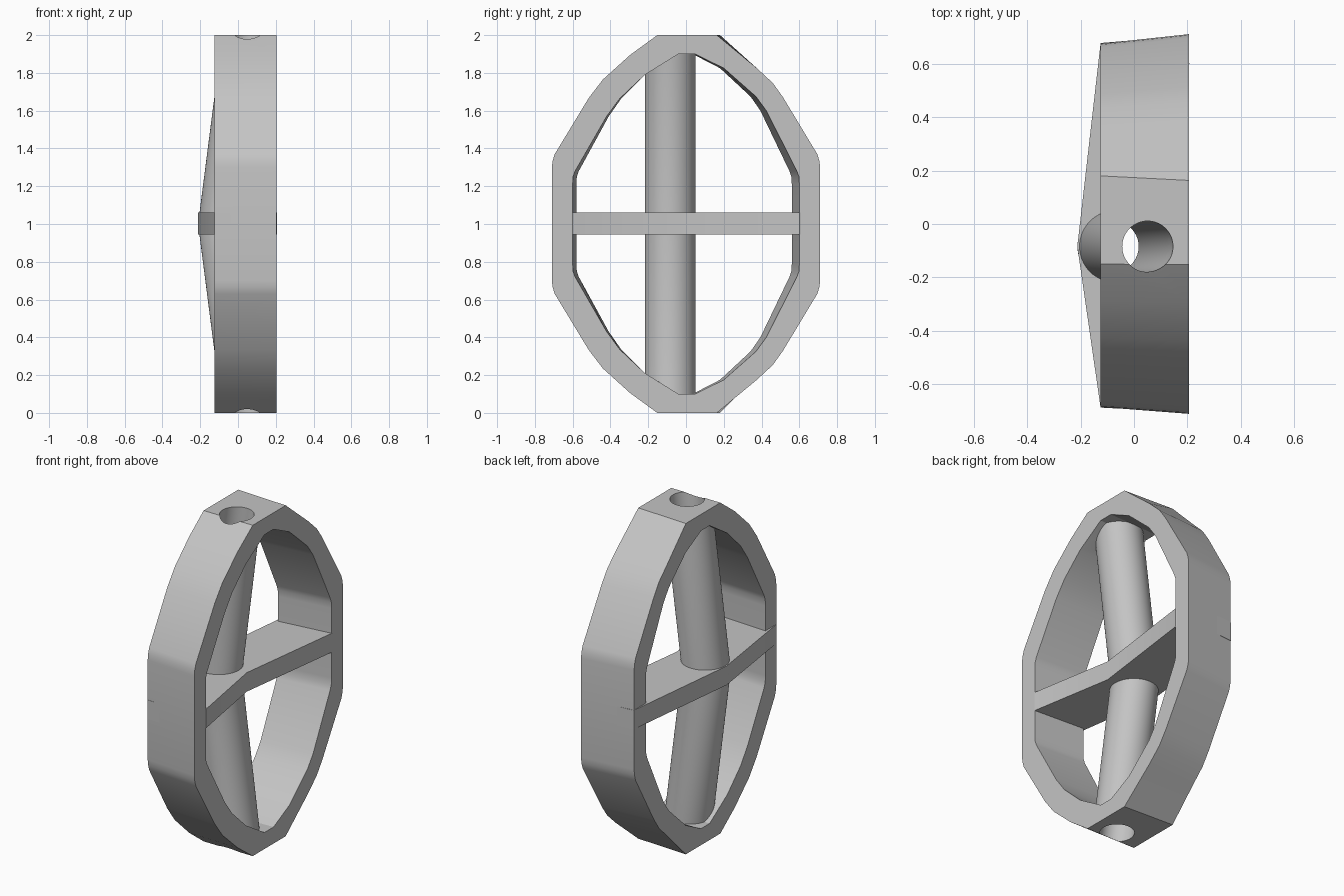
import bpy, bmesh, math

if "Cube" in bpy.data.objects:
    bpy.data.objects.remove(bpy.data.objects["Cube"])

grey = bpy.data.materials.new("plain grey")
grey.diffuse_color = (0.55, 0.55, 0.55, 1)
grey.use_nodes = True
grey.node_tree.nodes["Principled BSDF"].inputs["Base Color"].default_value = grey.diffuse_color


def make(name, loops, closed=False):
    """Skin a list of equal-length vertex loops, capped or joined end to start."""
    bm = bmesh.new()
    rows = [[bm.verts.new(p) for p in loop] for loop in loops]
    if closed:
        rows.append(rows[0])
    n = len(rows[0])
    for a, b in zip(rows, rows[1:]):
        for i in range(n):
            j = (i + 1) % n
            bm.faces.new((a[i], a[j], b[j], b[i]))
    if not closed:
        bm.faces.new(rows[0])
        bm.faces.new(rows[-1])
    bmesh.ops.recalc_face_normals(bm, faces=bm.faces)
    mesh = bpy.data.meshes.new(name)
    bm.to_mesh(mesh)
    bm.free()
    mesh.materials.append(grey)
    ob = bpy.data.objects.new(name, mesh)
    bpy.context.collection.objects.link(ob)
    return ob


def profile(upper, x):
    """Upper half (right to left) mirrored about z = 1 into a full loop."""
    full = upper + [(y, 2 - z) for y, z in reversed(upper)]
    return [(x, y, z) for y, z in full]


# Ring: tapered rim, slightly narrower on the -x side
outer = [(.71, 1.30), (.706, 1.335), (.695, 1.37), (.513, 1.672), (.46, 1.746),
         (.375, 1.825), (.163, 2), (-.152, 2), (-.296, 1.895), (-.44, 1.765),
         (-.515, 1.667), (-.695, 1.37), (-.706, 1.335), (-.71, 1.30)]
inner = [(.60, 1.21), (.598, 1.25), (.587, 1.28), (.425, 1.60), (.37, 1.675),
         (.20, 1.825), (.047, 1.9), (-.04, 1.9), (-.217, 1.79), (-.35, 1.665),
         (-.42, 1.57), (-.587, 1.28), (-.598, 1.25), (-.60, 1.21)]
outer_back = [(y * .957 - .005, z) if abs(y) > .2 else (y + (.017 if y > 0 else .002), z)
              for y, z in outer]
inner_back = [(y * .95 - .01, z) for y, z in inner]
XB, XF = -.125, .205
ring = make("ring", [profile(outer, XF), profile(outer_back, XB),
                     profile(inner_back, XB), profile(inner, XF)], closed=True)


# Bent tube and its bore: circles swept along a shallow V
def bent(name, r, reach):
    loops = []
    for dz in (-reach, 0, reach):
        cx = -.0775 + .1285 * abs(dz)
        loops.append([(cx + r * math.cos(t), -.084 + r * math.sin(t), 1 + dz)
                      for t in (2 * math.pi * i / 64 for i in range(64))])
    return make(name, loops)


tube = bent("bent_tube", .134, .925)
bore = bent("bore_cutter", .095, 1.1)

# Crossbar: chevron plate following the bend
chevron = [(XB, .677), (-.212, -.084), (XB, -.687), (.15, -.70), (.207, -.602),
           (.118, -.084), (.207, .602), (.15, .70)]
bar = make("crossbar", [[(x, y, z) for x, y in chevron] for z in (.945, 1.06)])

# Bore runs through everything
for ob in (ring, tube, bar):
    cut = ob.modifiers.new("bore", 'BOOLEAN')
    cut.operation = 'DIFFERENCE'
    cut.solver = 'EXACT'
    cut.object = bore
    bpy.ops.object.select_all(action='DESELECT')
    bpy.context.view_layer.objects.active = ob
    ob.select_set(True)
    bpy.ops.object.modifier_apply(modifier="bore")
    bpy.ops.object.shade_smooth_by_angle(angle=math.radians(22))
bore.hide_render = True
bore.hide_set(True)
